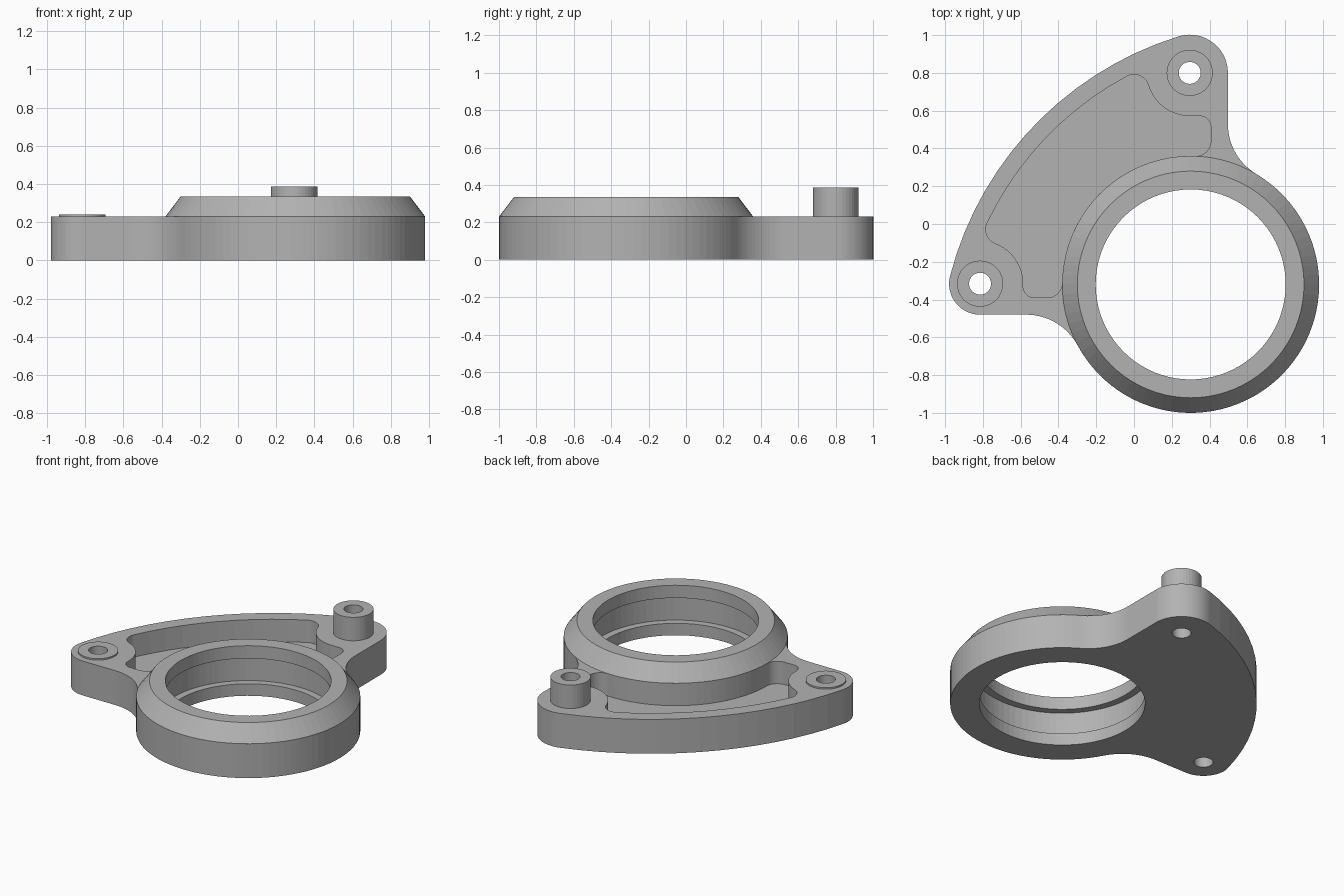
import bpy, bmesh, math
from math import pi, sin, cos, atan2, sqrt, hypot

old = bpy.data.objects.get("Cube")
if old:
    bpy.data.objects.remove(old)

GREY = (0.45, 0.45, 0.45, 1)
metal = bpy.data.materials.new("plain grey")
metal.use_nodes = True
metal.diffuse_color = GREY
metal.node_tree.nodes["Principled BSDF"].inputs["Base Color"].default_value = GREY

# Main dimensions
RING, TALL_BOSS, LOW_BOSS = (0.3, -0.32), (0.295, 0.8), (-0.815, -0.316)
RING_R, BORE_R, GROOVE_R = 0.68, 0.503, 0.55
TALL_R, LOW_R = 0.202, 0.164
PLATE_Z, FLOOR_Z, RIM_Z = 0.23, 0.08, 0.335
TUBE_R, HOLE_R = 0.122, 0.058
WALL, CLEARANCE = 0.09, 0.228
STEP = math.radians(4)


def ang(p, q):
    return atan2(q[1] - p[1], q[0] - p[0])


def arc(c, r, a0, a1, turn=1):
    """Points on an arc, turning left (1) or right (-1)."""
    sweep = ((a1 - a0) * turn) % (2 * pi)
    n = max(4, math.ceil(sweep / STEP))
    return [(c[0] + r * cos(a0 + turn * sweep * i / n),
             c[1] + r * sin(a0 + turn * sweep * i / n)) for i in range(n + 1)]


def meet(p, rp, q, rq):
    """Crossing of two circles on the left of the line p to q."""
    d = hypot(q[0] - p[0], q[1] - p[1])
    along = (d * d + rp * rp - rq * rq) / (2 * d)
    side = sqrt(rp * rp - along * along)
    ux, uy = (q[0] - p[0]) / d, (q[1] - p[1]) / d
    return (p[0] + along * ux - side * uy, p[1] + along * uy + side * ux)


def finish(name, bm):
    bmesh.ops.remove_doubles(bm, verts=bm.verts, dist=1e-5)
    bmesh.ops.recalc_face_normals(bm, faces=bm.faces)
    mesh = bpy.data.meshes.new(name)
    bm.to_mesh(mesh)
    bm.free()
    mesh.materials.append(metal)
    ob = bpy.data.objects.new(name, mesh)
    bpy.context.collection.objects.link(ob)
    return ob


def prism(name, outline, z0, z1):
    bm = bmesh.new()
    pts = [p for i, p in enumerate(outline)
           if math.dist(p, outline[i - 1]) > 1e-4]
    base = bm.faces.new([bm.verts.new((x, y, z0)) for x, y in pts])
    top = bmesh.ops.extrude_face_region(bm, geom=[base], use_keep_orig=True)["geom"]
    bmesh.ops.translate(bm, vec=(0, 0, z1 - z0),
                        verts=[v for v in top if isinstance(v, bmesh.types.BMVert)])
    return finish(name, bm)


def lathe(name, centre, profile, steps=80):
    """Spin a closed (radius, height) profile about a vertical axis."""
    bm = bmesh.new()
    verts = [bm.verts.new((centre[0] + r, centre[1], z)) for r, z in profile]
    edges = [bm.edges.new((verts[i - 1], v)) for i, v in enumerate(verts)]
    bmesh.ops.spin(bm, geom=verts + edges, cent=(*centre, 0), axis=(0, 0, 1),
                   angle=2 * pi, steps=steps, use_merge=True)
    return finish(name, bm)


def cut(ob, cutter):
    mod = ob.modifiers.new("cut", "BOOLEAN")
    mod.operation, mod.solver, mod.object = "DIFFERENCE", "EXACT", cutter
    bpy.context.view_layer.objects.active = ob
    bpy.ops.object.modifier_apply(modifier=mod.name)
    bpy.data.objects.remove(cutter)


# Outer edge: ring, two concave fillets, two bosses and one long arc
ARC_R = 1.8
hub = meet(LOW_BOSS, ARC_R - LOW_R, TALL_BOSS, ARC_R - TALL_R)
if hub[0] < 0:
    hub = meet(TALL_BOSS, ARC_R - TALL_R, LOW_BOSS, ARC_R - LOW_R)
FIL = 0.31
off_a = TALL_BOSS[0] + TALL_R + FIL - RING[0]
fil_a = (RING[0] + off_a, RING[1] + sqrt((RING_R + FIL) ** 2 - off_a ** 2))
off_b = LOW_BOSS[1] - LOW_R - FIL - RING[1]
fil_b = (RING[0] - sqrt((RING_R + FIL) ** 2 - off_b ** 2), RING[1] + off_b)
to_a, to_b = ang(hub, TALL_BOSS), ang(hub, LOW_BOSS)
outline = (arc(RING, RING_R, ang(RING, fil_b), ang(RING, fil_a))
           + arc(fil_a, FIL, ang(fil_a, RING), pi, -1)
           + arc(TALL_BOSS, TALL_R, 0, to_a)
           + arc(hub, ARC_R, to_a, to_b)
           + arc(LOW_BOSS, LOW_R, to_b, 1.5 * pi)
           + arc(fil_b, FIL, pi / 2, ang(fil_b, RING), -1))
bracket = prism("bracket_plate", outline, 0, PLATE_Z)

# Pocket between the ring, the bosses and the outer wall
F, G = 0.08, 0.06
inner_r = ARC_R - WALL
right_x = TALL_BOSS[0] + TALL_R - WALL
low_y = LOW_BOSS[1] - LOW_R + WALL
tip_a = meet(TALL_BOSS, CLEARANCE + F, hub, inner_r - F)
if tip_a[0] > TALL_BOSS[0]:
    tip_a = meet(hub, inner_r - F, TALL_BOSS, CLEARANCE + F)
tip_b = meet(hub, inner_r - F, LOW_BOSS, CLEARANCE + F)
if tip_b[1] < LOW_BOSS[1]:
    tip_b = meet(LOW_BOSS, CLEARANCE + F, hub, inner_r - F)
dx, dy = right_x - F - RING[0], low_y + F - RING[1]
toe_a = (RING[0] + dx, RING[1] + sqrt((RING_R + F) ** 2 - dx ** 2))
toe_b = (RING[0] - sqrt((RING_R + F) ** 2 - dy ** 2), RING[1] + dy)
heel_a = (right_x - G, TALL_BOSS[1] - CLEARANCE - G)
heel_b = (LOW_BOSS[0] + CLEARANCE + G, low_y + G)
pocket = (arc(RING, RING_R, ang(RING, toe_b), ang(RING, toe_a), -1)
          + arc(toe_a, F, ang(toe_a, RING), 0)
          + arc(heel_a, G, 0, pi / 2)
          + arc(TALL_BOSS, CLEARANCE, 1.5 * pi, ang(TALL_BOSS, tip_a), -1)
          + arc(tip_a, F, ang(tip_a, TALL_BOSS), ang(hub, tip_a))
          + arc(hub, inner_r, ang(hub, tip_a), ang(hub, tip_b))
          + arc(tip_b, F, ang(hub, tip_b), ang(tip_b, LOW_BOSS))
          + arc(LOW_BOSS, CLEARANCE, ang(LOW_BOSS, tip_b), 0, -1)
          + arc(heel_b, G, pi, 1.5 * pi)
          + arc(toe_b, F, 1.5 * pi, ang(toe_b, RING)))
cut(bracket, prism("pocket_cutter", pocket, FLOOR_Z, 0.5))

# Bore with its wider groove, and the two bolt holes
GROOVE_TOP = 0.25
cut(bracket, lathe("bore_cutter", RING, [
    (0, -0.1), (BORE_R, -0.1), (BORE_R, FLOOR_Z), (GROOVE_R, FLOOR_Z),
    (GROOVE_R, 0.5), (0, 0.5)]))
for boss in (TALL_BOSS, LOW_BOSS):
    cut(bracket, lathe("hole_cutter", boss, [
        (0, -0.1), (HOLE_R, -0.1), (HOLE_R, 0.5), (0, 0.5)], 40))

# Sloped collar on the ring
lathe("ring_collar", RING, [
    (RING_R, PLATE_Z), (0.6, RIM_Z), (BORE_R, RIM_Z), (BORE_R, GROOVE_TOP),
    (GROOVE_R, GROOVE_TOP), (GROOVE_R, PLATE_Z)])

# Tubes standing on the bosses
for name, boss, top in (("tall_spacer", TALL_BOSS, 0.387), ("low_spacer", LOW_BOSS, 0.24)):
    lathe(name, boss, [(HOLE_R, PLATE_Z), (TUBE_R, PLATE_Z),
                       (TUBE_R, top), (HOLE_R, top)], 40)
